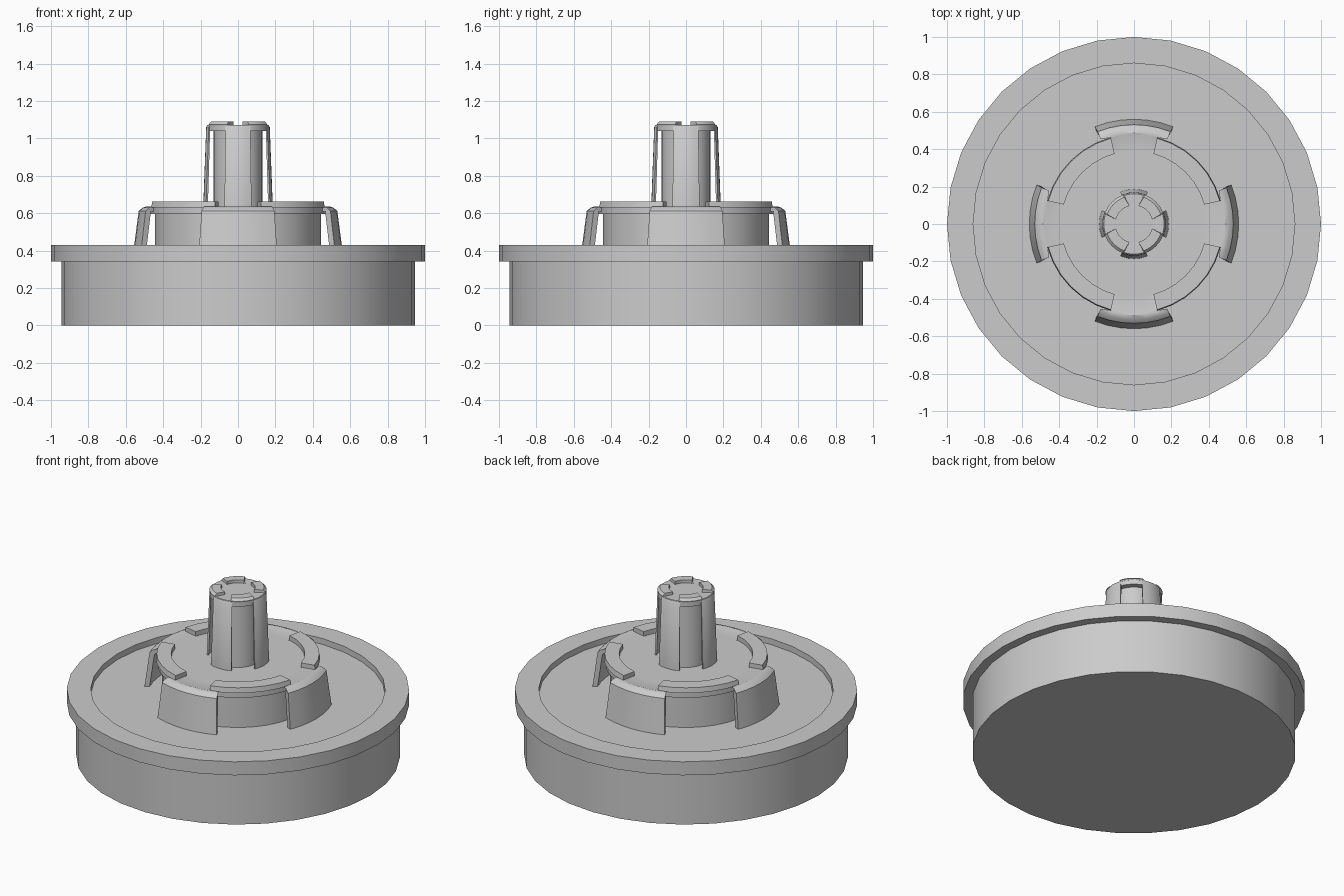
import bpy, bmesh, math

if "Cube" in bpy.data.objects:
    bpy.data.objects.remove(bpy.data.objects["Cube"])


def finish(name, bm):
    bmesh.ops.remove_doubles(bm, verts=bm.verts, dist=1e-5)
    bmesh.ops.recalc_face_normals(bm, faces=bm.faces)
    mesh = bpy.data.meshes.new(name)
    bm.to_mesh(mesh)
    bm.free()
    ob = bpy.data.objects.new(name, mesh)
    bpy.context.collection.objects.link(ob)
    bpy.ops.object.select_all(action='DESELECT')
    ob.select_set(True)
    bpy.context.view_layer.objects.active = ob
    bpy.ops.object.shade_smooth_by_angle(angle=math.radians(35))
    return ob


def lathe(name, profile, n=32):
    """Revolve (radius, z) points around z and cap both ends."""
    bm = bmesh.new()
    rings = []
    for r, z in profile:
        rings.append([bm.verts.new((r * math.cos(2 * math.pi * i / n),
                                    r * math.sin(2 * math.pi * i / n), z)) for i in range(n)])
    for a, b in zip(rings, rings[1:]):
        for i in range(n):
            j = (i + 1) % n
            bm.faces.new((a[i], a[j], b[j], b[i]))
    bm.faces.new(rings[0])
    bm.faces.new(rings[-1])
    return finish(name, bm)


def sector(name, section, centre, steps=6):
    """Sweep a closed section of (radius, z, half angle) points about z."""
    bm = bmesh.new()
    slices = []
    for s in range(steps + 1):
        t = 2 * s / steps - 1
        row = []
        for r, z, half in section:
            a = math.radians(centre + t * half)
            row.append(bm.verts.new((r * math.cos(a), r * math.sin(a), z)))
        slices.append(row)
    m = len(section)
    for a, b in zip(slices, slices[1:]):
        for i in range(m):
            j = (i + 1) % m
            bm.faces.new((a[i], a[j], b[j], b[i]))
    bm.faces.new(slices[0])
    bm.faces.new(slices[-1])
    return finish(name, bm)


# wide base with overhanging rim and shallow recessed floor
lathe("base", [(0.945, 0), (0.945, 0.343), (1, 0.343), (1, 0.43),
               (0.86, 0.43), (0.86, 0.392)])

# lower drum and upper spindle, each with a projecting collar
lathe("drum", [(0.445, 0.385), (0.445, 0.595), (0.47, 0.595), (0.47, 0.632)])
lathe("spindle", [(0.13, 0.625), (0.13, 1.04), (0.165, 1.04), (0.165, 1.07)])

for k in range(4):
    # raised collar segments between the clips
    c = 45 + 90 * k
    sector("drum_collar", [(0.39, 0.63, 29.5), (0.48, 0.63, 30),
                           (0.475, 0.662, 30), (0.39, 0.662, 29.5)], c)
    sector("spindle_collar", [(0.1, 1.068, 31), (0.165, 1.068, 25), (0.167, 1.075, 25),
                              (0.152, 1.09, 25), (0.1, 1.09, 31)], c)

    # clips: narrow neck on top, wide skirt hanging outside
    c = 90 * k
    sector("drum_clip", [(0.38, 0.634, 15.5), (0.478, 0.634, 15), (0.488, 0.637, 21.5),
                         (0.51, 0.63, 21.5), (0.531, 0.612, 21.5), (0.56, 0.392, 22),
                         (0.53, 0.392, 22), (0.502, 0.6, 21.5), (0.478, 0.61, 15),
                         (0.46, 0.61, 15)], c)
    sector("spindle_clip", [(0.1, 1.072, 14), (0.158, 1.073, 19), (0.161, 1.073, 23),
                            (0.17, 1.06, 23), (0.186, 0.635, 23), (0.175, 0.635, 23),
                            (0.162, 1.045, 23), (0.155, 1.045, 19), (0.15, 1.045, 19)], c)
